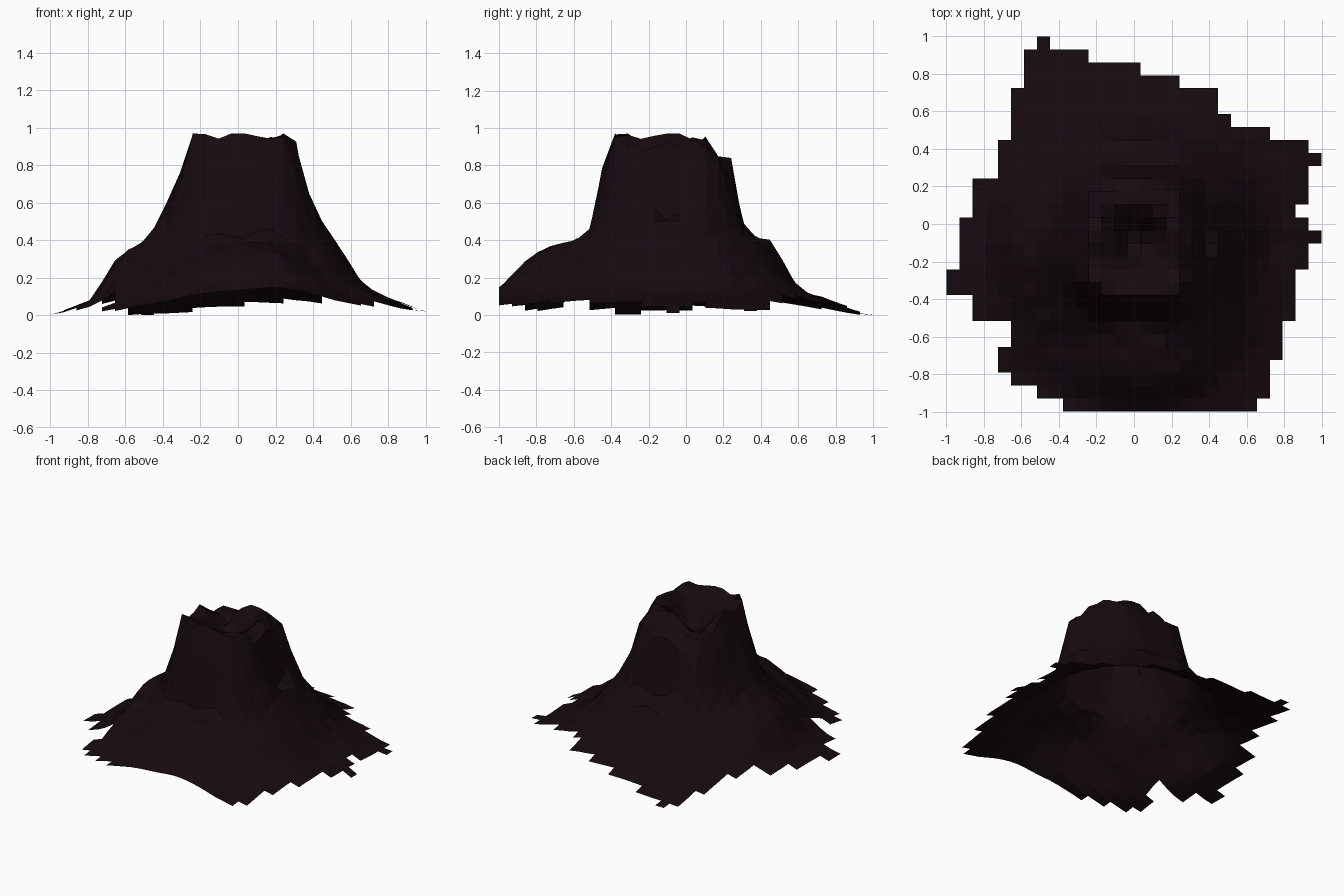
import bpy, bmesh, math, random

if "Cube" in bpy.data.objects:
    bpy.data.objects.remove(bpy.data.objects["Cube"])

random.seed(4)
N = 29
STEP = 2 / N
CX, CY = 0.02, -0.10          # crater centre

# Slope profiles (radius, height), every 45 degrees starting at +x
PROFILES = [
    [(.15, .90), (.23, .98), (.29, .93), (.36, .51), (.43, .50), (.54, .33), (.64, .18), (.71, .12), (.90, .06), (.98, .02)],
    [(.14, .88), (.22, .97), (.36, .84), (.45, .47), (.52, .40), (.64, .24), (.80, .11), (1.05, .04)],
    [(.12, .86), (.20, .96), (.28, .85), (.34, .85), (.41, .43), (.55, .40), (.68, .18), (.75, .13), (1.1, .01)],
    [(.12, .75), (.22, .84), (.38, .87), (.47, .44), (.55, .33), (.68, .19), (.85, .09), (1.2, .01)],
    [(.14, .86), (.26, .97), (.31, .77), (.39, .62), (.44, .50), (.53, .39), (.60, .36), (.67, .30), (.80, .09), (1.02, .01)],
    [(.15, .86), (.34, .99), (.44, .46), (.54, .34), (.70, .20), (.90, .06), (1.1, .01)],
    [(.16, .88), (.28, .99), (.35, .78), (.41, .42), (.48, .41), (.62, .37), (.72, .32), (.79, .25), (.89, .14)],
    [(.16, .88), (.35, .99), (.47, .42), (.55, .33), (.68, .22), (.85, .11), (1.1, .05)],
]
# First and last cell of each row of the ragged footprint, front to back
LEFT = [9, 7, 5, 4, 4, 5, 5, 2, 2, 0, 0, 1, 1, 1, 1, 2, 2, 2, 4, 4, 4, 5, 5, 5, 5, 6, 6, 6, 7]
RIGHT = [24, 25, 25, 25, 26, 26, 26, 27, 27, 27, 27, 28, 28, 29, 28, 27, 28, 28, 28, 29, 28,
         25, 22, 21, 21, 18, 15, 11, 8]


def profile_height(points, r):
    pts = [(0, .68), (.07, .70)] + points
    for (r0, z0), (r1, z1) in zip(pts, pts[1:]):
        if r <= r1:
            return z0 + (z1 - z0) * (r - r0) / (r1 - r0)
    return pts[-1][1]


def height(x, y):
    dx, dy = x - CX, y - CY
    r = math.hypot(dx, dy)
    a = (math.atan2(dy, dx) / (math.pi / 4)) % 8
    k, t = int(a) % 8, a - int(a)
    t = t * t * (3 - 2 * t)
    z = profile_height(PROFILES[k], r) * (1 - t) + profile_height(PROFILES[(k + 1) % 8], r) * t
    # rock roughness on the flanks, and a spur at the front right
    flank = max(0, 1 - abs(r - .6) / .35)
    z += flank * random.uniform(-.014, .014)
    z += .05 * max(0, 1 - math.hypot(x - .25, y + .84) / .3)
    # the back shoulder is a level step, the left one drops early
    if y > .15:
        z = min(z, .85)
    if x < -.26:
        z = min(z, .76)
    return min(.97, max(0, z))


# Open terrain sheet
bm = bmesh.new()
grid = {}


def vert(i, j):
    if (i, j) not in grid:
        x, y = -1 + i * STEP, -1 + j * STEP
        grid[i, j] = bm.verts.new((x, y, height(x, y)))
    return grid[i, j]


for j, (a, b) in enumerate(zip(LEFT, RIGHT)):
    for i in range(a, b):
        bm.faces.new([vert(i, j), vert(i + 1, j), vert(i + 1, j + 1), vert(i, j + 1)])
low = min(v.co.z for v in bm.verts)
for v in bm.verts:
    v.co.z -= low * (1 - v.co.z)
mesh = bpy.data.meshes.new("volcano_slopes")
bm.to_mesh(mesh)
bm.free()
volcano = bpy.data.objects.new("volcano_slopes", mesh)
bpy.context.collection.objects.link(volcano)

# Dark rock
rock = bpy.data.materials.new("dark_rock")
rock.diffuse_color = (0.008, 0.003, 0.005, 1)
rock.use_nodes = True
rock.node_tree.nodes["Principled BSDF"].inputs["Base Color"].default_value = rock.diffuse_color
mesh.materials.append(rock)
